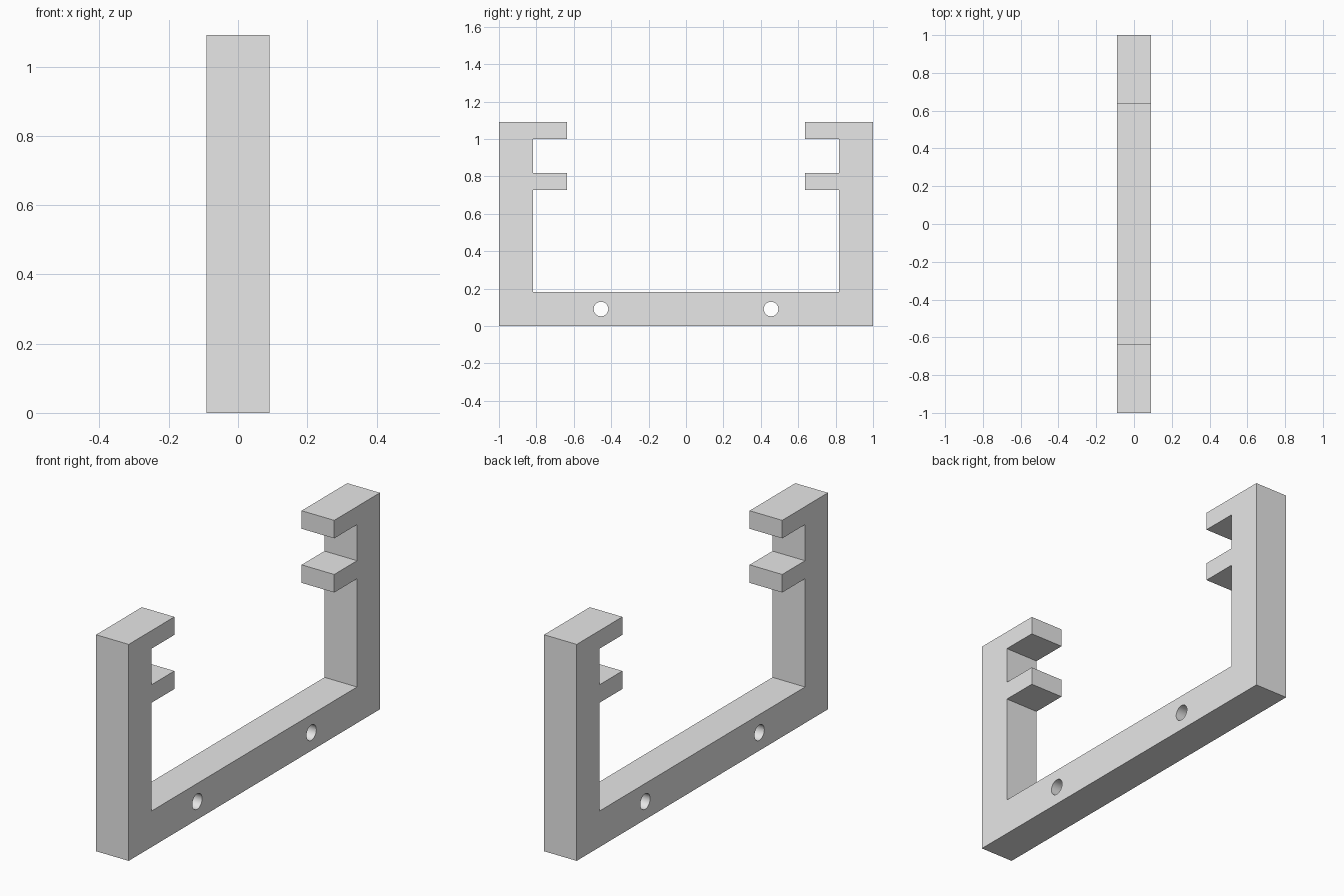
import bpy
import bmesh
import math
from mathutils import Matrix

default = bpy.data.objects.get("Cube")
if default:
    bpy.data.objects.remove(default, do_unlink=True)

U = 1 / 11           # design module: the frame is 22 modules long
HALF_WIDTH = U       # the bar is two modules wide
HOLE_RADIUS = 0.039

grey = bpy.data.materials.new("light_grey")
grey.use_nodes = True
grey.diffuse_color = (0.8, 0.8, 0.8, 1)
grey.node_tree.nodes["Principled BSDF"].inputs["Base Color"].default_value = (0.8, 0.8, 0.8, 1)


def add_object(name, bm):
    bmesh.ops.recalc_face_normals(bm, faces=bm.faces)
    mesh = bpy.data.meshes.new(name)
    bm.to_mesh(mesh)
    bm.free()
    mesh.materials.append(grey)
    obj = bpy.data.objects.new(name, mesh)
    bpy.context.collection.objects.link(obj)
    return obj


# Bracket: half profile (y, z) in modules, mirrored and extruded along x
half = [(11, 0), (11, 12), (7, 12), (7, 11), (9, 11), (9, 9),
        (7, 9), (7, 8), (9, 8), (9, 2)]
outline = half + [(-y, z) for y, z in reversed(half)]
bm = bmesh.new()
face = bm.faces.new([bm.verts.new((-HALF_WIDTH, y * U, z * U)) for y, z in outline])
extruded = bmesh.ops.extrude_face_region(bm, geom=[face])["geom"]
bmesh.ops.translate(bm, vec=(2 * HALF_WIDTH, 0, 0),
                    verts=[g for g in extruded if isinstance(g, bmesh.types.BMVert)])
bracket = add_object("bracket_frame", bm)

# Screw holes through the base bar
bm = bmesh.new()
for side in (-1, 1):
    place = Matrix.Translation((0, side * 5 * U, U)) @ Matrix.Rotation(math.pi / 2, 4, "Y")
    bmesh.ops.create_cone(bm, cap_ends=True, segments=32, radius1=HOLE_RADIUS,
                          radius2=HOLE_RADIUS, depth=4 * HALF_WIDTH, matrix=place)
cutter = add_object("screw_hole_cutter", bm)
cutter.hide_render = True

cut = bracket.modifiers.new("screw_holes", "BOOLEAN")
cut.operation = "DIFFERENCE"
cut.solver = "EXACT"
cut.object = cutter

# Apply the cut, then smooth only the hole walls
bpy.ops.object.select_all(action="DESELECT")
bracket.select_set(True)
bpy.context.view_layer.objects.active = bracket
bpy.ops.object.modifier_apply(modifier=cut.name)
bpy.data.objects.remove(cutter, do_unlink=True)
bpy.ops.object.shade_smooth_by_angle(angle=math.radians(30))
